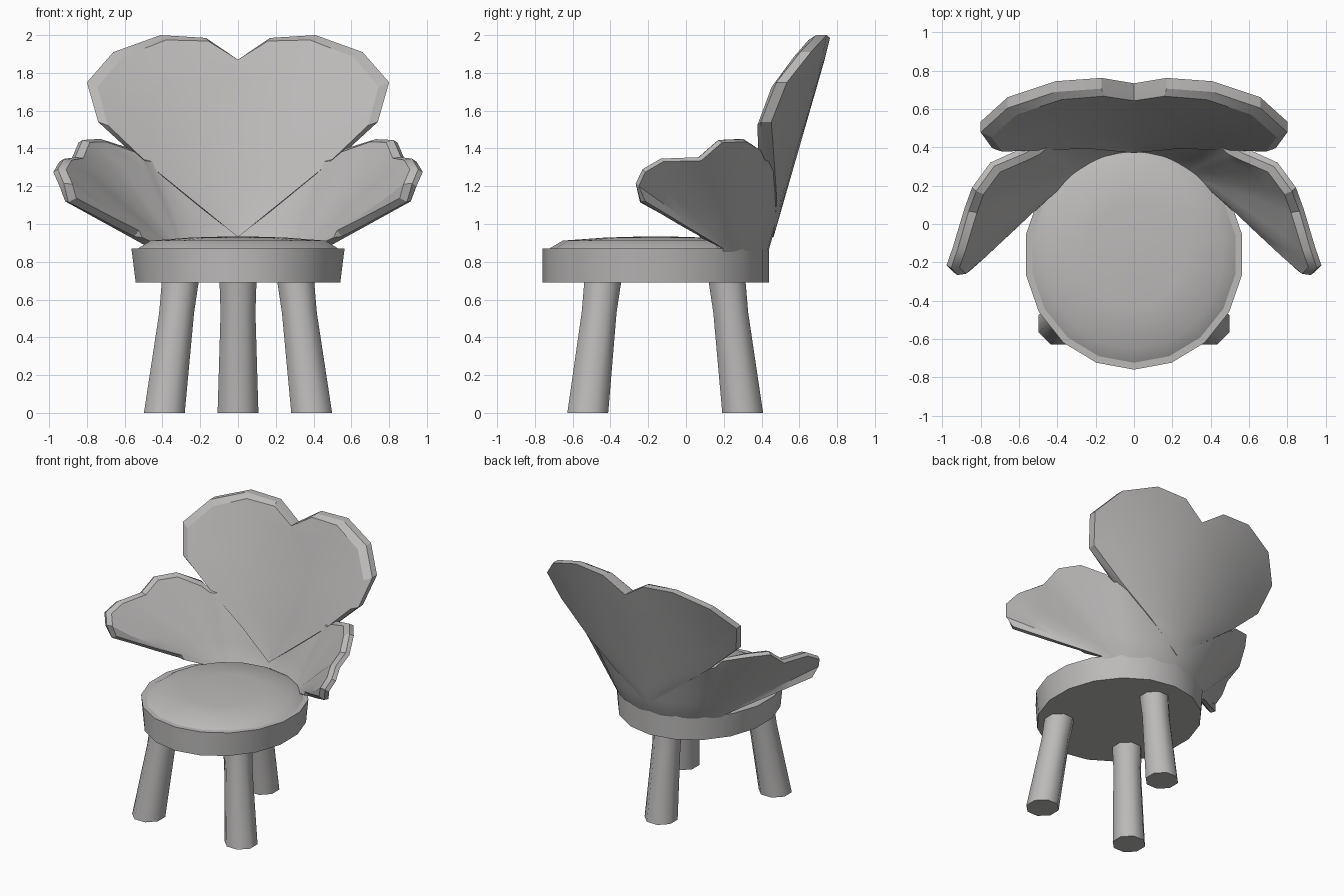
import bpy, bmesh
from math import sin, cos, pi, radians
from mathutils import Vector

cube = bpy.data.objects.get("Cube")
if cube:
    bpy.data.objects.remove(cube, do_unlink=True)

GREY = (0.5, 0.49, 0.485, 1)
mat = bpy.data.materials.new("warm_grey")
mat.use_nodes = True
mat.diffuse_color = GREY
mat.node_tree.nodes["Principled BSDF"].inputs["Base Color"].default_value = GREY


def finish(name, bm, angle=32):
    """Turn a bmesh into a shaded object."""
    bmesh.ops.remove_doubles(bm, verts=bm.verts, dist=0.0005)
    bmesh.ops.recalc_face_normals(bm, faces=bm.faces)
    mesh = bpy.data.meshes.new(name)
    bm.to_mesh(mesh)
    bm.free()
    mesh.materials.append(mat)
    obj = bpy.data.objects.new(name, mesh)
    bpy.context.collection.objects.link(obj)
    bpy.ops.object.select_all(action='DESELECT')
    obj.select_set(True)
    bpy.context.view_layer.objects.active = obj
    bpy.ops.object.shade_smooth_by_angle(angle=radians(angle))


def grid(bm, rows):
    """Skin a list of equally long point rows with quads."""
    vs = [[bm.verts.new(p) for p in row] for row in rows]
    for low, high in zip(vs, vs[1:]):
        for i in range(len(low) - 1):
            bm.faces.new((low[i], low[i + 1], high[i + 1], high[i]))
    return vs


def loft(bm, rings):
    """Skin closed rings and cap both ends."""
    vs = grid(bm, [ring + ring[:1] for ring in rings])
    bmesh.ops.remove_doubles(bm, verts=bm.verts, dist=0.0005)
    for row in (vs[0], vs[-1]):
        bm.faces.new([v for v in row if v.is_valid][:len(rings[0])])


def ellipse(cx, cy, rx, ry, z, sides, turn=0.0):
    return [Vector((cx + rx * cos(turn + 2 * pi * i / sides),
                    cy + ry * sin(turn + 2 * pi * i / sides), z)) for i in range(sides)]


# Round seat and its low cushion
SEAT_Y, RX, RY = -0.16, 0.573, 0.6


def seat_ring(scale_x, scale_y, z):
    return ellipse(0, SEAT_Y, RX * scale_x, RY * scale_y, z, 18, pi / 2)


bm = bmesh.new()
loft(bm, [seat_ring(0.96, 1, 0.69), seat_ring(1, 1, 0.87)])
finish("seat", bm)

bm = bmesh.new()
loft(bm, [seat_ring(s, s, z) for s, z in
          ((0.94, 0.85), (0.94, 0.87), (0.82, 0.912), (0.45, 0.928), (0.06, 0.935))])
finish("cushion", bm)

# Three splayed legs: bottom, knee and top centres
for name, path in (
        ("front_left_leg", ((0.39, -0.52), (0.325, -0.46), (0.305, -0.44))),
        ("front_right_leg", ((-0.39, -0.52), (-0.325, -0.46), (-0.305, -0.44))),
        ("back_leg", ((0, 0.3), (0, 0.237), (0, 0.217)))):
    bm = bmesh.new()
    loft(bm, [ellipse(x, y, r, r, z, 8, pi / 8) for (x, y), r, z in
              zip(path, (0.117, 0.1, 0.106), (0, 0.53, 0.7))])
    finish(name, bm, angle=50)


# Curved, leaning surface of the backrest
def back_y(x, z):
    bend = 0.43 - 0.4 * (z - 1.32) if z > 1.32 else 0.43 - 0.98 * (z - 1.32)
    return 0.44 + 0.288 * (z - 0.87) - bend * x * x


# Heart backrest: half outline from the top notch down to the tip
heart = ((0, 1.87), (0.17, 1.985), (0.41, 2.0), (0.66, 1.91), (0.8, 1.75),
         (0.74, 1.54), (0.5, 1.32), (0.25, 1.125), (0, 0.93))


def heart_row(side, t, depth):
    """Outline shrunk by t towards the middle line, set forward by depth."""
    row = []
    for i, (x, z) in enumerate(heart):
        axis_z = 1.87 + (0.93 - 1.87) * i / (len(heart) - 1)
        px, pz = x * (1 - t), z + (axis_z - z) * t
        row.append(Vector((side * px, back_y(px, pz) - depth, pz)))
    return row


bm = bmesh.new()
for side in (1, -1):
    front = [heart_row(side, t, d) for t, d in
             ((1, 0.085), (0.7, 0.087), (0.4, 0.087), (0.07, 0.085), (0, 0.05))]
    back = [heart_row(side, t, -0.006) for t in (0, 0.2, 0.4, 0.6, 0.8, 1)]
    grid(bm, front + back)
bmesh.ops.remove_doubles(bm, verts=bm.verts, dist=0.0005)
bmesh.ops.dissolve_degenerate(bm, edges=bm.edges, dist=0.0005)
finish("heart_backrest", bm, angle=25)

# Wrap-around shell whose ends flare into two side petals
petal = [Vector(p) for p in (
    (0.915, -0.215, 1.12), (0.945, -0.25, 1.2), (0.978, -0.215, 1.275),
    (0.945, -0.12, 1.33), (0.885, 0.08, 1.335), (0.845, 0.19, 1.43),
    (0.75, 0.32, 1.435), (0.585, 0.395, 1.39), (0.535, 0.42, 1.335))]
neck = [Vector((0.46 - 0.115 * i, 0, 1.33)) for i in range(9)]
top = petal + neck + [Vector((-p.x, p.y, p.z)) for p in reversed(petal)]
start, joint = radians(37), radians(56)
angles = [start + (joint - start) * i / len(petal) for i in range(len(petal))]
angles += [joint + (pi - 2 * joint) * i / (len(neck) - 1) for i in range(len(neck))]
angles += [pi - a for a in reversed(angles[:len(petal)])]


def shell_point(angle, target, t):
    rim = Vector((RX * cos(angle), SEAT_Y + RY * sin(angle), 0.868))
    p = rim.lerp(target, t)
    if target in neck and t > 0:
        p.y = back_y(p.x, p.z)
    return p


# The lowest row is tucked inside the seat
rows = [[Vector((0.95 * RX * cos(a), SEAT_Y + 0.95 * RY * sin(a), 0.82)) for a in angles]]
rows += [[shell_point(a, p, t) for a, p in zip(angles, top)] for t in (0, 0.25, 0.5, 0.75, 1)]
bm = bmesh.new()
outer = grid(bm, rows)
bm.normal_update()
inner = grid(bm, [[v.co - v.normal * 0.062 for v in row] for row in outer])


def border(vs):
    return ([row[0] for row in vs] + vs[-1][1:-1] + [row[-1] for row in reversed(vs)]
            + vs[0][-2:0:-1])


rim_out, rim_in = border(outer), border(inner)
for i in range(len(rim_out)):
    bm.faces.new((rim_out[i - 1], rim_out[i], rim_in[i], rim_in[i - 1]))
bmesh.ops.recalc_face_normals(bm, faces=bm.faces)

# Chamfer the inner lip of the petals
lip = [e for e in (bm.edges.get((rim_in[i - 1], rim_in[i])) for i in range(len(rim_in)))
       if min(v.co.z for v in e.verts) > 0.9]
bmesh.ops.bevel(bm, geom=lip, offset=0.03, offset_type='OFFSET', segments=1,
                profile=0.5, affect='EDGES', clamp_overlap=True)
finish("backrest_shell", bm)
